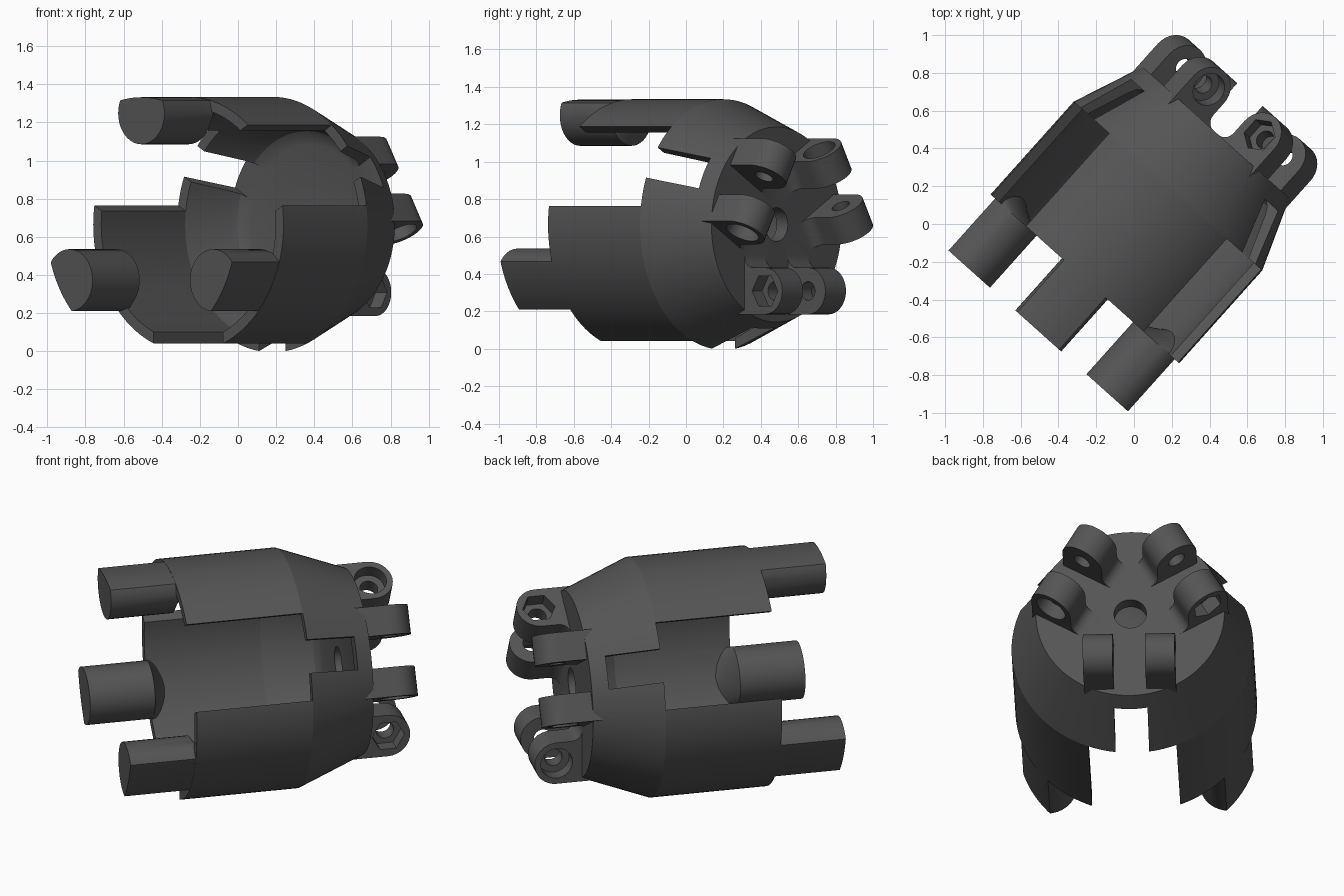
import bpy, bmesh
from math import sin, cos, pi, radians
from mathutils import Matrix, Vector

if "Cube" in bpy.data.objects:
    bpy.data.objects.remove(bpy.data.objects["Cube"])

# Local frame while building: y = body axis (open end at -y), x = sideways, z = up
R, RI = 0.67, 0.614


def loft(name, rings, closed=False, turn=0.0):
    """Skin a list of equal-length rings; turn rotates the part about the body axis."""
    bm = bmesh.new()
    rot = Matrix.Rotation(radians(turn), 3, 'Y')
    vs = [[bm.verts.new(rot @ Vector(p)) for p in ring] for ring in rings]
    n, m = len(vs), len(vs[0])
    for i in range(n if closed else n - 1):
        a, b = vs[i], vs[(i + 1) % n]
        for j in range(m):
            k = (j + 1) % m
            bm.faces.new((a[j], a[k], b[k], b[j]))
    if not closed:
        bm.faces.new(vs[0])
        bm.faces.new(vs[-1])
    bmesh.ops.recalc_face_normals(bm, faces=bm.faces)
    me = bpy.data.meshes.new(name)
    bm.to_mesh(me)
    bm.free()
    ob = bpy.data.objects.new(name, me)
    bpy.context.collection.objects.link(ob)
    return ob


def circle(r, n, start=0.0):
    return [(r * cos(start + 2 * pi * i / n), r * sin(start + 2 * pi * i / n)) for i in range(n)]


def combine(target, other, op):
    """Apply a boolean and remove the helper."""
    mod = target.modifiers.new("bool", 'BOOLEAN')
    mod.operation, mod.object, mod.solver = op, other, 'EXACT'
    bpy.context.view_layer.objects.active = target
    bpy.ops.object.modifier_apply(modifier=mod.name)
    bpy.data.objects.remove(other)


def box(name, hx, y0, y1, z0, z1, turn):
    ring = [(-hx, z0), (hx, z0), (hx, z1), (-hx, z1)]
    return loft(name, [[(x, y, z) for x, z in ring] for y in (y0, y1)], turn=turn)


def rod(name, pts, x0, x1, y, z, turn):
    return loft(name, [[(x, y + a, z + b) for a, b in pts] for x in (x0, x1)], turn=turn)


# Shell: lathed cylinder, cone and end plate with a centre hole, rounded inside corner
profile = [(RI, -.39), (R, -.39), (R, .27), (.522, .65), (.09, .65), (.09, .57),
           (.42, .57), (.46, .56), (.49, .54), (.515, .50), (RI, .27)]
N = 96
shell = loft("housing_shell", [[(r * cos(2 * pi * i / N), y, r * sin(2 * pi * i / N))
                                for r, y in profile] for i in range(N)], closed=True)

# Stepped slots between the three shell panels
for turn in (60, 180, 300):
    combine(shell, box("wide_slot", .244, -.6, .27, .3, 1, turn), 'DIFFERENCE')
    combine(shell, box("narrow_slot", .093, .2, .56, .3, 1, turn), 'DIFFERENCE')

# Prongs: rods clipped to the shell radius, flaring into the inner wall
sections = [(-.76, 0, .163), (-.39, 0, .163)]
for i in range(1, 7):
    t = i / 6
    sections.append((-.39 + .14 * t, .25 * sin(t * pi / 2), .163 + .04 * t))
for turn in (0, 120, 240):
    prong = loft("prong", [[(x, y, z + .584 + lift) for x, z in circle(r, 40)]
                           for y, lift, r in sections], turn=turn)
    clip = loft("clip", [[(x, y, z) for x, z in circle(R - .002, N)] for y in (-1, 1)])
    combine(prong, clip, 'INTERSECT')
    combine(shell, prong, 'UNION')

# Hinge lugs: pairs with a pin hole, one hex recess and one round recess each
AY, AZ, LR = .795, .355, .125
outline = [(.575, AZ + LR)]
outline += [(AY + LR * sin(t * pi / 16), AZ + LR * cos(t * pi / 16)) for t in range(17)]
outline += [(.71 - .06 * sin(t * pi / 10), .17 + .06 * cos(t * pi / 10)) for t in range(6)]
outline += [(.575, .17)]
for turn in (60, 180, 300):
    for side in (-1, 1):
        lug = rod("hinge_lug", outline, side * .09, side * .255, 0, 0, turn)
        combine(lug, rod("pin_hole", circle(.05, 24), side * .05, side * .3, AY, AZ, turn), 'DIFFERENCE')
        recess = circle(.092, 6) if side < 0 else circle(.09, 32)
        combine(lug, rod("recess", recess, side * .175, side * .3, AY, AZ, turn), 'DIFFERENCE')
        combine(shell, lug, 'UNION')

# Dark plastic colour
dark = bpy.data.materials.new("dark_plastic")
dark.diffuse_color = (.09, .09, .09, 1)
dark.use_nodes = True
dark.node_tree.nodes["Principled BSDF"].inputs["Base Color"].default_value = dark.diffuse_color
shell.data.materials.clear()
shell.data.materials.append(dark)
for face in shell.data.polygons:
    face.material_index = 0

# Turn the finished housing to its diagonal pose and lift it to the ground
shell.data.transform(Matrix.Translation((0, 0, .664)) @ Matrix.Rotation(radians(-41.85), 4, 'Z'))
bpy.ops.object.select_all(action='DESELECT')
shell.select_set(True)
bpy.context.view_layer.objects.active = shell
bpy.ops.object.shade_smooth_by_angle(angle=radians(20))
